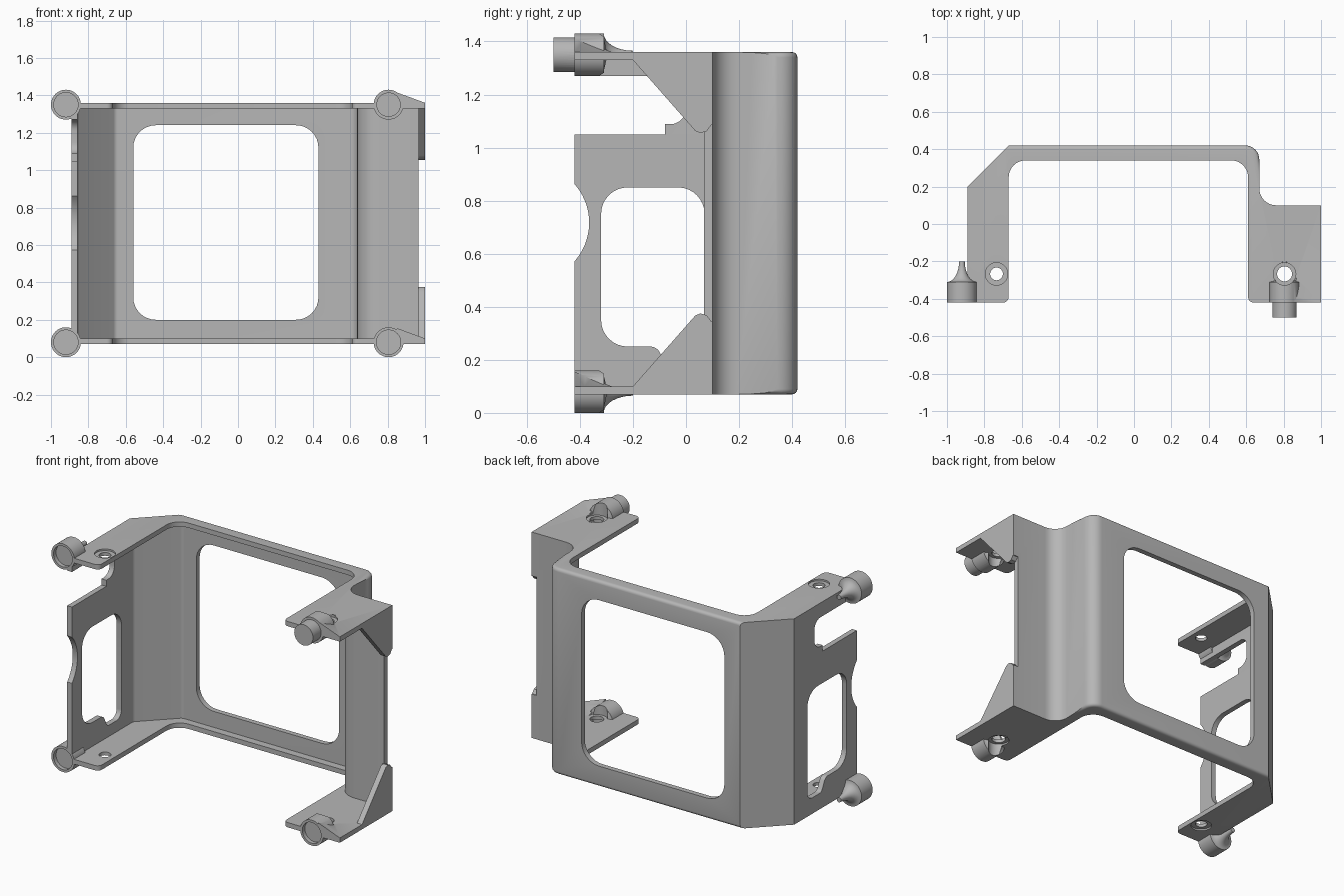
import bpy, bmesh, math
from mathutils import Vector, Matrix

cube = bpy.data.objects.get("Cube")
if cube:
    bpy.data.objects.remove(cube, do_unlink=True)

grey = bpy.data.materials.new("plain_grey")
grey.use_nodes = True
COLOUR = (0.47, 0.47, 0.47, 1)
grey.diffuse_color = COLOUR
grey.node_tree.nodes["Principled BSDF"].inputs["Base Color"].default_value = COLOUR

FRONT, BACK = -0.42, 0.42
LOW, HIGH, PLATE = 0.07, 1.36, 0.03
MID = (LOW + HIGH) / 2


def finish(bm, name):
    bmesh.ops.recalc_face_normals(bm, faces=bm.faces)
    mesh = bpy.data.meshes.new(name)
    bm.to_mesh(mesh)
    bm.free()
    mesh.materials.append(grey)
    ob = bpy.data.objects.new(name, mesh)
    bpy.context.collection.objects.link(ob)
    return ob


def fillet(points, steps=8):
    """Round each (a, b, radius) corner of a closed outline."""
    out = []
    for i, p in enumerate(points):
        c = Vector(p[:2])
        if len(p) < 3:
            out.append(c)
            continue
        u = (Vector(points[i - 1][:2]) - c).normalized()
        v = (Vector(points[(i + 1) % len(points)][:2]) - c).normalized()
        half = u.angle(v) / 2
        centre = c + (u + v).normalized() * p[2] / math.sin(half)
        start = c + u * p[2] / math.tan(half) - centre
        end = c + v * p[2] / math.tan(half) - centre
        sweep = math.pi - 2 * half
        for k in range(steps + 1):
            t = k / steps
            out.append(centre + (start * math.sin((1 - t) * sweep)
                                 + end * math.sin(t * sweep)) / math.sin(sweep))
    return out


def prism(name, outline, axis, lo, hi, bevel_rule=None):
    place = {"X": lambda p, t: (t, p[0], p[1]),
             "Y": lambda p, t: (p[0], t, p[1]),
             "Z": lambda p, t: (p[0], p[1], t)}[axis]
    bm = bmesh.new()
    ends = [[bm.verts.new(place(p, t)) for p in outline] for t in (lo, hi)]
    n = len(outline)
    for ring in ends:
        bm.faces.new(ring)
    for i in range(n):
        j = (i + 1) % n
        bm.faces.new((ends[0][i], ends[0][j], ends[1][j], ends[1][i]))
    bmesh.ops.recalc_face_normals(bm, faces=bm.faces)
    if bevel_rule:
        edges = [e for e in bm.edges if bevel_rule(*e.verts)]
        bmesh.ops.bevel(bm, geom=edges, offset=0.02, segments=4,
                        profile=0.5, affect="EDGES")
    return finish(bm, name)


def disc(a, b, r, n=40):
    return [(a + r * math.cos(math.tau * k / n), b + r * math.sin(math.tau * k / n))
            for k in range(n)]


def combine(body, other, operation="DIFFERENCE"):
    mod = body.modifiers.new("join", "BOOLEAN")
    mod.object, mod.operation, mod.solver = other, operation, "EXACT"
    bpy.context.view_layer.objects.active = body
    bpy.ops.object.modifier_apply(modifier=mod.name)
    bpy.data.objects.remove(other, do_unlink=True)


# Folded shell: full outline, softened along the rear rims
outer = fillet([(-0.89, FRONT), (-0.89, 0.2), (-0.67, BACK), (0.67, BACK, 0.075),
                (0.67, 0.1, 0.09), (1, 0.1), (1, FRONT)])
frame = prism("bracket_frame", outer, "Z", LOW, HIGH,
              lambda a, b: abs(a.co.z - b.co.z) < 0.01
              and min(a.co.y, b.co.y) > 0.34 and min(a.co.x, b.co.x) > -0.68)

# Hollow between the walls and the two flanges
hollow = fillet([(-0.857, -0.6), (-0.857, 0.186, 0.03), (-0.656, 0.387, 0.03),
                 (0.637, 0.387, 0.042), (0.637, 0.067, 0.12), (0.965, 0.067), (0.965, -0.6)])
combine(frame, prism("hollow", hollow, "Z", LOW + PLATE, HIGH - PLATE))

# Wide central bay through the flanges, with rounded flange tips
bay = fillet([(-0.71, -0.6), (-0.71, FRONT), (-0.67, FRONT, 0.03), (-0.67, 0.34, 0.09),
              (0.61, 0.34, 0.09), (0.61, FRONT, 0.03), (0.65, FRONT), (0.65, -0.6)])
combine(frame, prism("bay", bay, "Z", -0.2, 1.7))

# Rear window
window = fillet([(-0.56, 0.2, 0.12), (0.43, 0.2, 0.12), (0.43, 1.24, 0.12), (-0.56, 1.24, 0.12)])
combine(frame, prism("rear_window", window, "Y", 0.36, 0.6))

# Side gussets: open the middle of the +x side
half = [(-0.6, 0.1), (-0.2, 0.1), (0.02, 0.35), (0.035, 0.367), (0.055, 0.375),
        (0.078, 0.368), (0.095, 0.345), (0.2, 0.345)]
opening = half + [(y, 2 * MID - z) for y, z in reversed(half)]
combine(frame, prism("gusset_opening", opening, "X", 0.965, 1.2))

# Cutouts in the -x wall: window, upper slot, round bite in the front edge
side_window = fillet([(-0.32, 0.25, 0.1), (-0.11, 0.25, 0.04), (-0.07, 0.17, 0.03),
                      (0.07, 0.17, 0.05), (0.07, 0.85, 0.1), (-0.32, 0.85, 0.1)])
slot = fillet([(-0.6, 1.05), (-0.08, 1.05), (-0.08, 1.088), (0.0, 1.088, 0.06),
               (0.0, 1.27, 0.06), (-0.6, 1.27)])
for outline in (side_window, slot, disc(-0.584, 0.717, 0.219, 64)):
    combine(frame, prism("side_cut", outline, "X", -0.98, -0.82))


def boss(x, z):
    """Magnet cup turned about the y axis, flaring into the plate."""
    profile = [(0, FRONT), (0.08, FRONT), (0.08, -0.31)]
    for k in range(1, 9):
        t = k * math.pi / 16
        profile.append((0.015 + 0.065 * (1 - math.sin(t)), -0.31 + 0.11 * (1 - math.cos(t))))
    profile.append((0, -0.2))
    bm = bmesh.new()
    verts = [bm.verts.new((x + r, y, z)) for r, y in profile]
    edges = [bm.edges.new(pair) for pair in zip(verts, verts[1:])]
    bmesh.ops.spin(bm, geom=verts + edges, cent=(x, 0, z), axis=(0, 1, 0),
                   angle=math.tau, steps=40)
    bmesh.ops.remove_doubles(bm, verts=bm.verts, dist=0.0005)
    return finish(bm, "boss")


def wedge(top):
    """Sloping rib from the right boss to the flange corner."""
    bm = bmesh.new()
    for p in ((0.85, FRONT, 0.055), (1, FRONT, 0), (0.87, -0.28, 0), (0.83, FRONT, -0.015),
              (0.99, FRONT, -0.015), (0.87, -0.3, -0.015)):
        bm.verts.new((p[0], p[1], p[2] + top))
    bmesh.ops.convex_hull(bm, input=bm.verts)
    return finish(bm, "wedge")


# Corner bosses, ribs, cups and screw holes on both flanges
LEFT_X, RIGHT_X = -0.92, 0.805
for centre, bottom, outward in ((0.08, LOW, -1), (1.35, HIGH - PLATE, 1)):
    top = bottom + PLATE
    for x in (LEFT_X, RIGHT_X):
        combine(frame, boss(x, centre), "UNION")
    combine(frame, wedge(top), "UNION")
    for x in (LEFT_X, RIGHT_X):
        combine(frame, prism("cup", disc(x, centre, 0.065), "Y", -0.5, -0.395))
    face = top if outward > 0 else bottom
    for x, r in ((-0.735, 0.034), (RIGHT_X, 0.04)):
        sink = sorted((face - outward * 0.01, face + outward * 0.12))
        combine(frame, prism("sink", disc(x, -0.267, 0.06), "Z", *sink))
        combine(frame, prism("hole", disc(x, -0.267, r), "Z", bottom - 0.1, top + 0.1))
    # clear the inner side of the right screw as well
    inner = sorted((bottom + top - face, bottom + top - face - outward * 0.12))
    combine(frame, prism("inner_sink", disc(RIGHT_X, -0.267, 0.06), "Z", *inner))

# Smooth curves, crisp edges
bpy.ops.object.select_all(action="DESELECT")
frame.select_set(True)
bpy.context.view_layer.objects.active = frame
bpy.ops.object.shade_smooth_by_angle(angle=math.radians(30))
